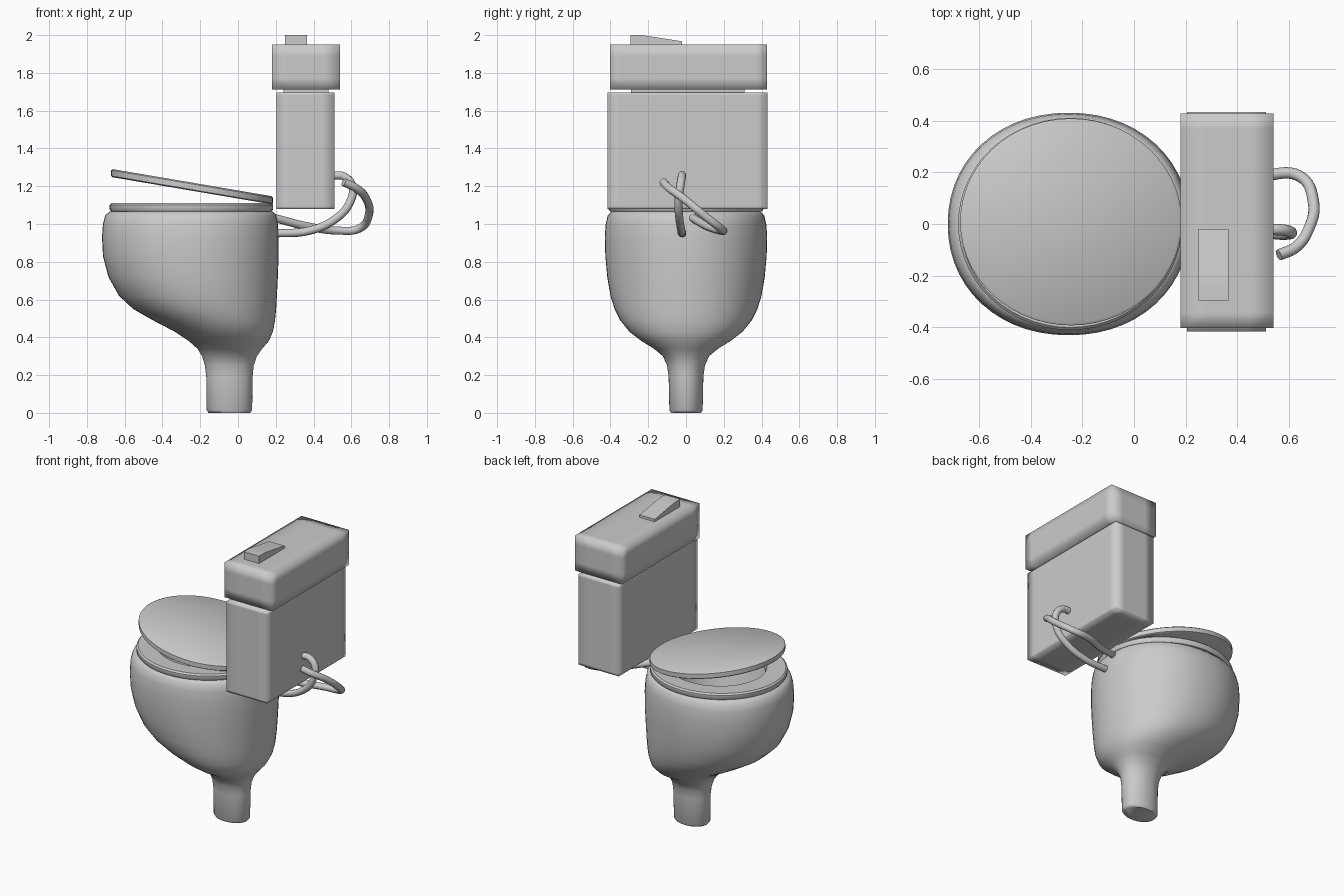
import bpy, bmesh, math
from mathutils import Vector

if "Cube" in bpy.data.objects:
    bpy.data.objects.remove(bpy.data.objects["Cube"])


def finish(name, bm, angle=None):
    """Turn a bmesh into an object; smooth fully, or by angle if one is given."""
    bmesh.ops.recalc_face_normals(bm, faces=bm.faces)
    me = bpy.data.meshes.new(name)
    bm.to_mesh(me)
    bm.free()
    ob = bpy.data.objects.new(name, me)
    bpy.context.collection.objects.link(ob)
    if angle is None:
        me.polygons.foreach_set("use_smooth", [True] * len(me.polygons))
    else:
        bpy.ops.object.select_all(action='DESELECT')
        ob.select_set(True)
        bpy.context.view_layer.objects.active = ob
        bpy.ops.object.shade_smooth_by_angle(angle=math.radians(angle))
    return ob


def loft(name, rings, n=56, power=2.1, tilt=0.0, ring_shape=False, angle=40):
    """Skin rounded rings given as (z, x_min, x_max, y_half)."""
    bm = bmesh.new()
    loops = []
    for z, x0, x1, h in rings:
        loop = []
        for i in range(n):
            a = 2 * math.pi * i / n
            c, s = math.cos(a), math.sin(a)
            cx = math.copysign(abs(c) ** (2 / power), c)
            sy = math.copysign(abs(s) ** (2 / power), s)
            x = (x0 + x1) / 2 + cx * (x1 - x0) / 2
            loop.append(bm.verts.new((x, sy * h, z + tilt * (x + 0.243))))
        loops.append(loop)
    pairs = list(zip(loops, loops[1:]))
    if ring_shape:
        pairs.append((loops[-1], loops[0]))
    else:
        bm.faces.new(loops[0])
        bm.faces.new(loops[-1])
    for a, b in pairs:
        for i in range(n):
            j = (i + 1) % n
            bm.faces.new((a[i], a[j], b[j], b[i]))
    return finish(name, bm, angle)


def box(name, lo, hi, loops=(0, 0, 0), angle=None):
    """Box with support loops at the given inset per axis, for soft-shaded edges."""
    bm = bmesh.new()
    bmesh.ops.create_cube(bm, size=1)
    lo, hi = Vector(lo), Vector(hi)
    for v in bm.verts:
        v.co = [(lo[k] + hi[k]) / 2 + v.co[k] * (hi[k] - lo[k]) for k in range(3)]
    for k, inset in enumerate(loops):
        if inset:
            no = Vector([float(k == m) for m in range(3)])
            for pos in (lo[k] + inset, hi[k] - inset):
                bmesh.ops.bisect_plane(bm, geom=bm.verts[:] + bm.edges[:] + bm.faces[:],
                                       plane_co=no * pos, plane_no=no)
    return finish(name, bm, angle)


def pipe(name, pts, r=0.022):
    """Smooth round tube through points."""
    cu = bpy.data.curves.new(name, 'CURVE')
    cu.dimensions = '3D'
    cu.bevel_depth = r
    cu.bevel_resolution = 3
    cu.use_fill_caps = True
    sp = cu.splines.new('BEZIER')
    sp.bezier_points.add(len(pts) - 1)
    sp.resolution_u = 6
    for bp, p in zip(sp.bezier_points, pts):
        bp.co = p
        bp.handle_left_type = bp.handle_right_type = 'AUTO'
    ob = bpy.data.objects.new(name, cu)
    bpy.context.collection.objects.link(ob)


# Bowl: foot, flared body, rim, then down into the basin
loft("bowl", [
    (0.0, -0.155, 0.065, 0.08), (0.015, -0.167, 0.075, 0.088), (0.19, -0.168, 0.077, 0.092),
    (0.25, -0.175, 0.083, 0.10), (0.30, -0.19, 0.10, 0.122), (0.34, -0.215, 0.128, 0.17),
    (0.38, -0.26, 0.163, 0.235), (0.43, -0.335, 0.185, 0.30), (0.49, -0.45, 0.196, 0.348),
    (0.55, -0.555, 0.202, 0.378), (0.62, -0.63, 0.206, 0.40), (0.72, -0.686, 0.211, 0.417),
    (0.83, -0.715, 0.215, 0.427), (0.93, -0.72, 0.215, 0.43), (1.0, -0.715, 0.211, 0.425),
    (1.045, -0.703, 0.203, 0.414), (1.065, -0.68, 0.185, 0.395), (1.07, -0.64, 0.15, 0.36),
    (1.06, -0.56, 0.08, 0.30), (1.0, -0.545, 0.065, 0.285), (0.8, -0.49, 0.03, 0.24),
    (0.6, -0.33, 0.0, 0.15), (0.52, -0.22, -0.04, 0.08)], angle=60)

# Seat ring
loft("seat", [
    (1.067, -0.672, 0.178, 0.402), (1.078, -0.68, 0.186, 0.41), (1.1, -0.68, 0.186, 0.41),
    (1.11, -0.67, 0.176, 0.40), (1.108, -0.55, 0.08, 0.295), (1.09, -0.54, 0.07, 0.285),
    (1.067, -0.54, 0.07, 0.285)], power=2.0, ring_shape=True)

# Half-open lid
loft("seat_lid", [
    (1.176, -0.665, 0.178, 0.392), (1.182, -0.672, 0.185, 0.40), (1.212, -0.672, 0.185, 0.40),
    (1.219, -0.662, 0.175, 0.39)], power=2.0, tilt=-0.17).location.y = 0.008

# Tank, its neck and cover
box("tank", (0.205, -0.415, 1.08), (0.51, 0.432, 1.697), (0.07, 0.06, 0.015))
box("tank_neck", (0.24, -0.29, 1.69), (0.48, 0.31, 1.72), angle=30)
box("tank_cover", (0.18, -0.402, 1.712), (0.54, 0.428, 1.95), (0.09, 0.06, 0.06))

# Sloping flush lever
bm = bmesh.new()
side = [(-0.295, 1.945), (-0.02, 1.945), (-0.02, 1.967), (-0.2, 1.995), (-0.235, 2.0), (-0.295, 2.0)]
face = bm.faces.new([bm.verts.new((0.25, y, z)) for y, z in side])
ext = bmesh.ops.extrude_face_region(bm, geom=[face])
bmesh.ops.translate(bm, vec=(0.115, 0, 0),
                    verts=[v for v in ext["geom"] if isinstance(v, bmesh.types.BMVert)])
finish("flush_lever", bm, 25)

# Water pipes behind the bowl
pipe("long_pipe", [(0.18, 0.03, 1.035), (0.38, 0.12, 0.985), (0.53, 0.19, 0.965), (0.64, 0.185, 0.975),
                   (0.693, 0.09, 1.05), (0.675, -0.02, 1.14), (0.625, -0.09, 1.19), (0.56, -0.12, 1.222)])
pipe("short_pipe", [(0.49, -0.022, 1.255), (0.56, -0.022, 1.252), (0.605, -0.03, 1.2),
                    (0.59, -0.04, 1.11), (0.52, -0.035, 1.03), (0.38, -0.025, 0.965), (0.19, -0.02, 0.95)])
